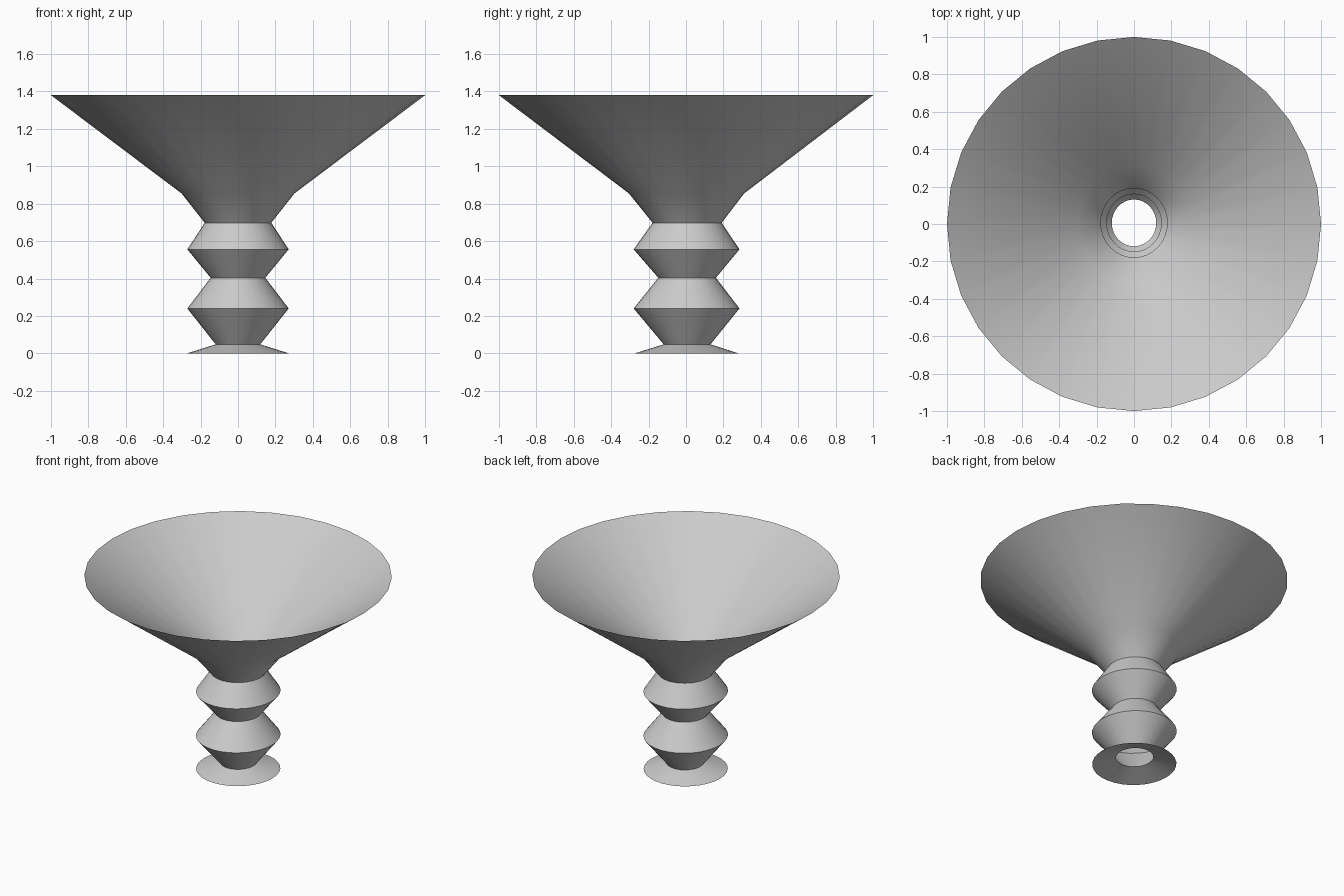
import bpy, bmesh, math

if "Cube" in bpy.data.objects:
    bpy.data.objects.remove(bpy.data.objects["Cube"])

SIDES = 32

# Outline: x radius, y radius, y centre, height
PROFILE = [
    (0.272, 0.277, 0.003, 0.0),    # flared foot
    (0.119, 0.125, 0.006, 0.048),
    (0.271, 0.283, 0.003, 0.24),   # lower bead
    (0.146, 0.154, 0.006, 0.404),
    (0.271, 0.283, 0.003, 0.556),  # upper bead
    (0.178, 0.185, 0.006, 0.698),
    (0.302, 0.308, 0.003, 0.855),  # start of the funnel
    (1.0, 1.0, 0.0, 1.38),         # rim
]


def lathe(name, profile):
    bm = bmesh.new()
    rings = []
    for rx, ry, cy, z in profile:
        angles = [2 * math.pi * i / SIDES for i in range(SIDES)]
        rings.append([bm.verts.new((rx * math.cos(a), cy + ry * math.sin(a), z))
                      for a in angles])
    for low, high in zip(rings, rings[1:]):
        for i in range(SIDES):
            j = (i + 1) % SIDES
            bm.faces.new((low[i], low[j], high[j], high[i]))
    mesh = bpy.data.meshes.new(name)
    bm.to_mesh(mesh)
    bm.free()
    obj = bpy.data.objects.new(name, mesh)
    bpy.context.collection.objects.link(obj)
    return obj


# Open, thin-walled funnel on a beaded stem
funnel = lathe("funnel_with_beaded_stem", PROFILE)
bpy.context.view_layer.objects.active = funnel
funnel.select_set(True)
bpy.ops.object.shade_smooth_by_angle(angle=math.radians(30))
